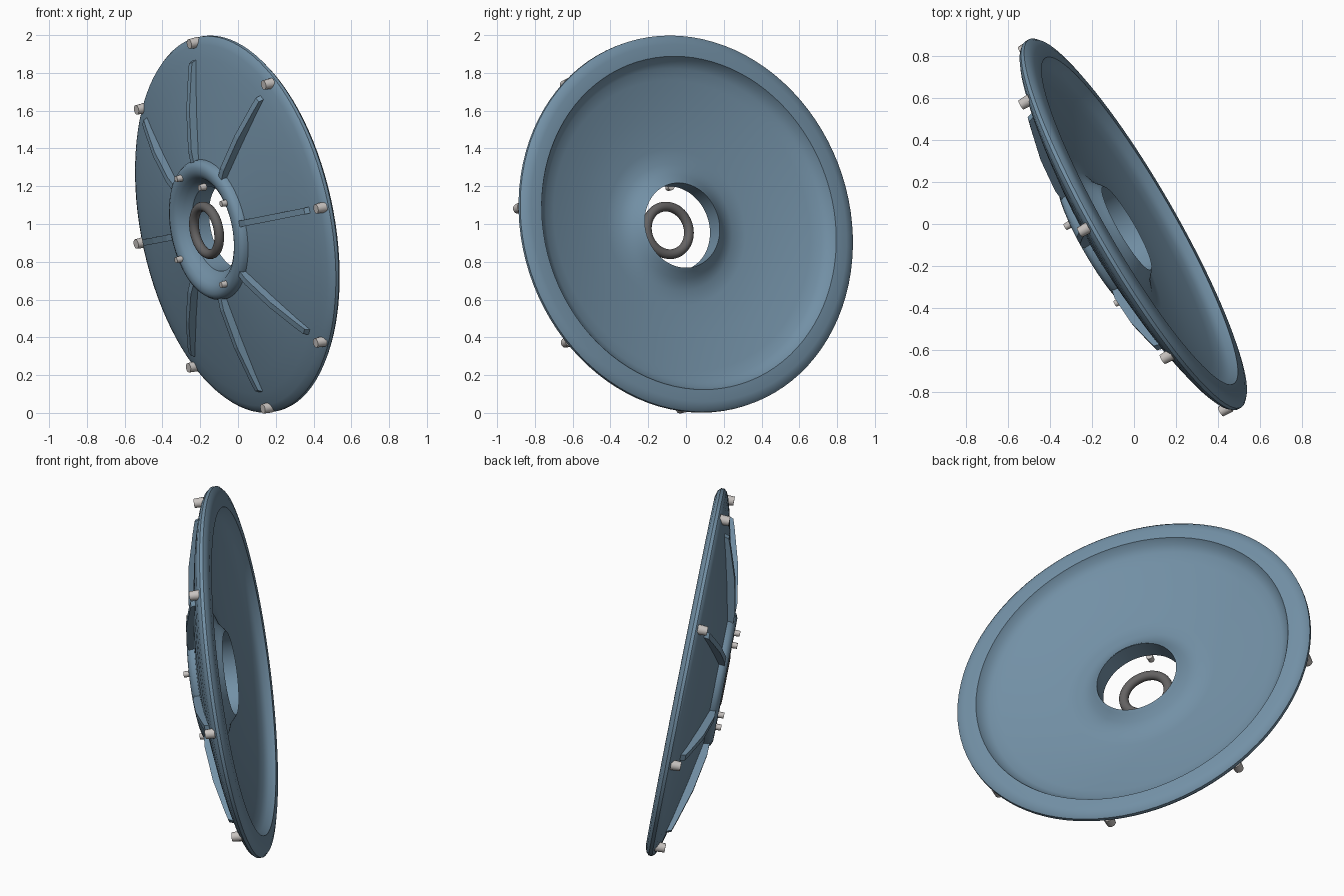
import bpy, bmesh
from math import cos, sin, radians, pi
from mathutils import Matrix, Vector

cube = bpy.data.objects.get("Cube")
if cube:
    bpy.data.objects.remove(cube, do_unlink=True)

# Local frame: disc axis is local z, tilted into place
AXIS = Vector((-cos(radians(10)) * cos(radians(30)),
               -cos(radians(10)) * sin(radians(30)), -sin(radians(10))))
SIDE = Vector((0.5, -cos(radians(30)), 0))
UP = AXIS.cross(SIDE)
TILT = Matrix.Translation((0, 0, 1)) @ Matrix((SIDE, UP, AXIS)).transposed().to_4x4()


def material(name, color):
    m = bpy.data.materials.new(name)
    m.use_nodes = True
    m.diffuse_color = (*color, 1)
    m.node_tree.nodes["Principled BSDF"].inputs["Base Color"].default_value = (*color, 1)
    return m


BLUE = material("steel blue paint", (0.17, 0.28, 0.38))
PALE = material("pale bolt metal", (0.58, 0.55, 0.53))
DARK = material("dark grey rubber", (0.13, 0.125, 0.125))


def finish(name, bm, mat, local=Matrix(), smooth=True):
    bmesh.ops.recalc_face_normals(bm, faces=bm.faces)
    bm.transform(TILT @ local)
    mesh = bpy.data.meshes.new(name)
    bm.to_mesh(mesh)
    bm.free()
    mesh.materials.append(mat)
    obj = bpy.data.objects.new(name, mesh)
    bpy.context.collection.objects.link(obj)
    if smooth:
        bpy.ops.object.select_all(action='DESELECT')
        obj.select_set(True)
        bpy.context.view_layer.objects.active = obj
        bpy.ops.object.shade_smooth_by_angle(angle=radians(35))
    return obj


def lathe(name, profile, mat, steps=96):
    """Revolve a closed (radius, height) profile around the disc axis."""
    bm = bmesh.new()
    vs = [bm.verts.new((r, 0, a)) for r, a in profile]
    es = [bm.edges.new((vs[i - 1], vs[i])) for i in range(len(vs))]
    bmesh.ops.spin(bm, geom=vs + es, axis=(0, 0, 1), cent=(0, 0, 0),
                   angle=2 * pi, steps=steps, use_merge=True)
    bmesh.ops.remove_doubles(bm, verts=bm.verts, dist=0.0001)
    return finish(name, bm, mat)


def polar(angle, r, a):
    return Matrix.Rotation(radians(angle), 4, 'Z') @ Matrix.Translation((r, 0, a))


def bolt(name, place, radius, depth):
    bm = bmesh.new()
    bmesh.ops.create_cone(bm, cap_ends=True, segments=12, radius1=radius,
                          radius2=radius * 0.88, depth=depth)
    finish(name, bm, PALE, place)


# Dished disc: rolled lip, hollow back with hub flare, bore, raised hub ring, domed front
lathe("dished_disc", [
    (0.896, -0.032), (0.96, -0.031), (0.995, -0.022), (1.012, -0.006),
    (1.012, 0.012), (1.0, 0.027), (0.97, 0.041), (0.9, 0.062), (0.8, 0.086),
    (0.6, 0.127), (0.376, 0.168),
    (0.374, 0.19), (0.362, 0.207), (0.34, 0.216), (0.31, 0.214),
    (0.285, 0.2), (0.265, 0.175), (0.245, 0.155), (0.228, 0.145),
    (0.228, 0.04), (0.245, 0.052), (0.28, 0.083), (0.34, 0.106), (0.42, 0.106),
    (0.6, 0.078), (0.78, 0.044), (0.84, 0.026), (0.876, 0.003)], BLUE)

# Floating seal ring in the bore
lathe("seal_ring", [(0.128 + 0.026 * cos(t * pi / 8), 0.195 + 0.026 * sin(t * pi / 8))
                    for t in range(16)], DARK, 64)

# Radial ribs and rim bolts
RIB = [(0.35, 0.14), (0.35, 0.2), (0.43, 0.2), (0.64, 0.163), (0.83, 0.108),
       (0.885, 0.09), (0.9, 0.05), (0.62, 0.11)]
for k in range(8):
    angle = 5.5 + 45 * k
    bm = bmesh.new()
    face = bm.faces.new([bm.verts.new((r, -0.017, a)) for r, a in RIB])
    ext = bmesh.ops.extrude_face_region(bm, geom=[face])
    bmesh.ops.translate(bm, vec=(0, 0.034, 0),
                        verts=[g for g in ext["geom"] if isinstance(g, bmesh.types.BMVert)])
    finish(f"rib_{k + 1}", bm, BLUE, Matrix.Rotation(radians(angle), 4, 'Z'), smooth=False)
    bolt(f"rim_bolt_{k + 1}", polar(angle, 0.985, 0.048), 0.029, 0.054)

# Hub bolts
for k in range(4):
    bolt(f"hub_bolt_{k + 1}", polar(28 + 90 * k, 0.322, 0.228), 0.018, 0.036)

# Small pin inside the bore
bolt("bore_pin", polar(95, 0.228, 0.17), 0.019, 0.036)
